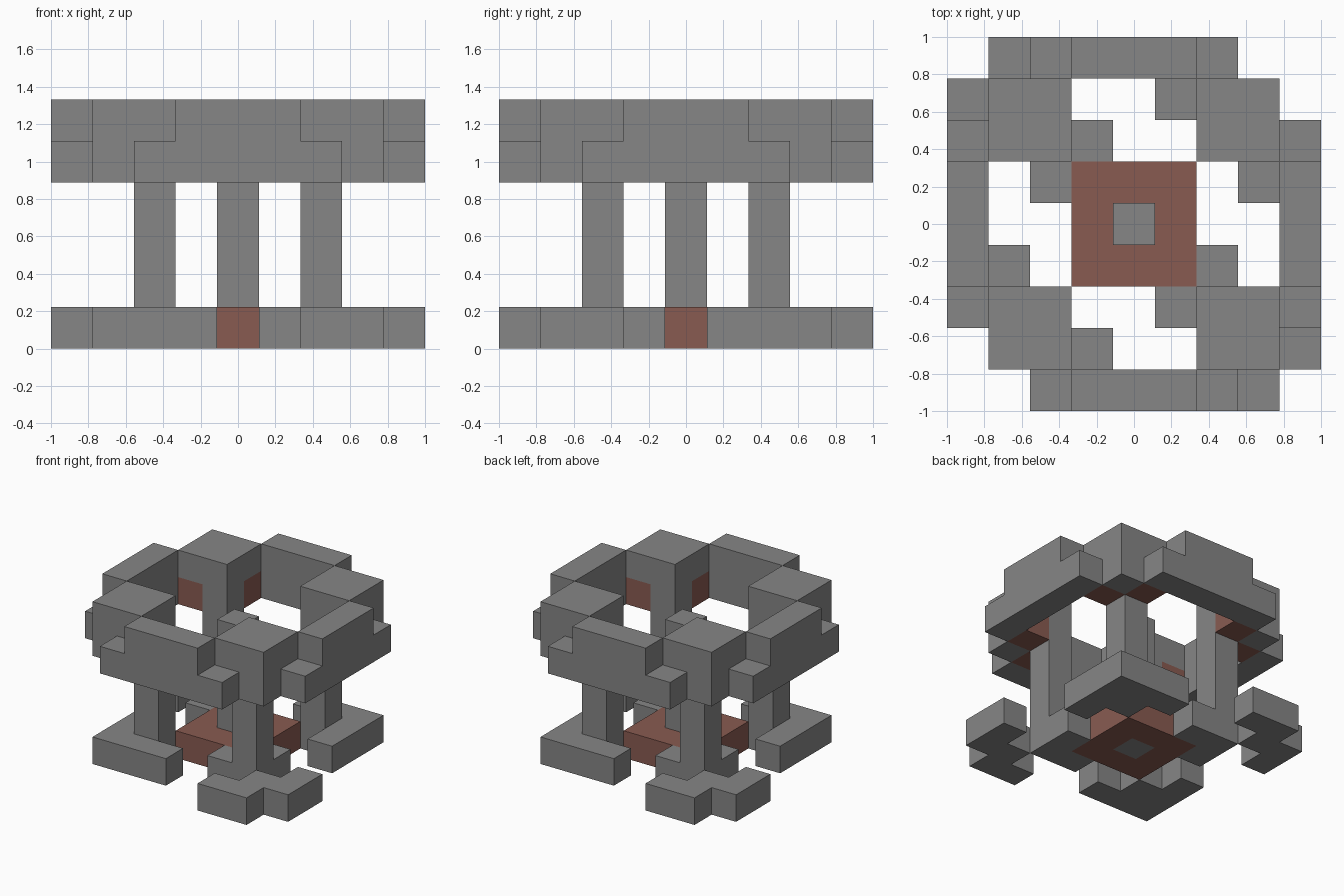
import bpy
import bmesh

cube = bpy.data.objects.get("Cube")
if cube:
    bpy.data.objects.remove(cube, do_unlink=True)

UNIT = 2 / 9  # the structure is laid out on a grid of nine blocks


def material(name, rgb):
    mat = bpy.data.materials.new(name)
    mat.use_nodes = True
    mat.diffuse_color = (*rgb, 1)
    shader = next(n for n in mat.node_tree.nodes if n.type == 'BSDF_PRINCIPLED')
    shader.inputs["Base Color"].default_value = (*rgb, 1)
    shader.inputs["Roughness"].default_value = 0.9
    return mat


grey = material("stone grey", (0.24, 0.24, 0.24))
red = material("brick red", (0.25, 0.105, 0.083))


def part(name, boxes, mat, turn=False, flip=False):
    """Join boxes (x range, y range, z range in blocks) into one object.
    turn is a half turn about z, flip a mirror across the diagonal."""
    bm = bmesh.new()
    for xs, ys, zs in boxes:
        if turn:
            xs, ys = [9 - v for v in xs[::-1]], [9 - v for v in ys[::-1]]
        if flip:
            xs, ys = [9 - v for v in ys[::-1]], [9 - v for v in xs[::-1]]
        new = bmesh.ops.create_cube(bm, size=1)["verts"]
        for v in new:
            x, y, z = (r[0] if c < 0 else r[1] for r, c in zip((xs, ys, zs), v.co))
            v.co = ((x - 4.5) * UNIT, (y - 4.5) * UNIT, z * UNIT)
    mesh = bpy.data.meshes.new(name)
    bm.to_mesh(mesh)
    bm.free()
    mesh.materials.append(mat)
    obj = bpy.data.objects.new(name, mesh)
    bpy.context.collection.objects.link(obj)


BASE, POST, LOW, HIGH, RING = (0, 1), (1, 4), (4, 5), (5, 6), (4, 6)

# Floor platform around the central post
part("floor_platform", [((3, 6), (3, 4), BASE), ((3, 6), (5, 6), BASE),
                        ((3, 4), (4, 5), BASE), ((5, 6), (4, 5), BASE)], red)
part("central_post", [((4, 5), (4, 5), (0, 5))], grey)

for turn in (False, True):
    end = "back" if turn else "front"

    # Solid corner foot with two arms
    part(end + "_hooked_foot", [((1, 4), (1, 2), BASE), ((1, 2), (2, 4), BASE),
                                ((2, 3), (2, 3), BASE)], grey, turn)

    # Stepped corner foot and its inner bracket
    part(end + "_stepped_foot", [((6, 8), (0, 1), BASE), ((7, 8), (1, 2), BASE),
                                 ((8, 9), (1, 3), BASE)], grey, turn)
    part(end + "_inner_bracket", [((5, 7), (2, 3), BASE), ((6, 7), (3, 4), BASE)],
         grey, turn)

    # Corner posts, caps and the red blocks under the caps
    for side, x, out in (("right", 2, 1), ("left", 6, 7)):
        name = f"{end}_{side}"
        cap = min(x, out)
        part(name + "_post", [((x, x + 1), (2, 3), (1, 5))], grey, turn)
        part(name + "_cap", [((cap, cap + 2), (1, 3), HIGH),
                             ((out, out + 1), (1, 2), LOW)], grey, turn)
        part(name + "_cap_inset", [((x, x + 1), (1, 2), LOW),
                                   ((out, out + 1), (2, 3), LOW)], red, turn)

    # Stepped beams of the upper ring
    for flip in (False, True):
        label = "side" if flip else "cross"
        part(f"{end}_{label}_beam", [((2, 7), (0, 1), LOW), ((3, 6), (0, 1), HIGH)],
             grey, turn, flip)
